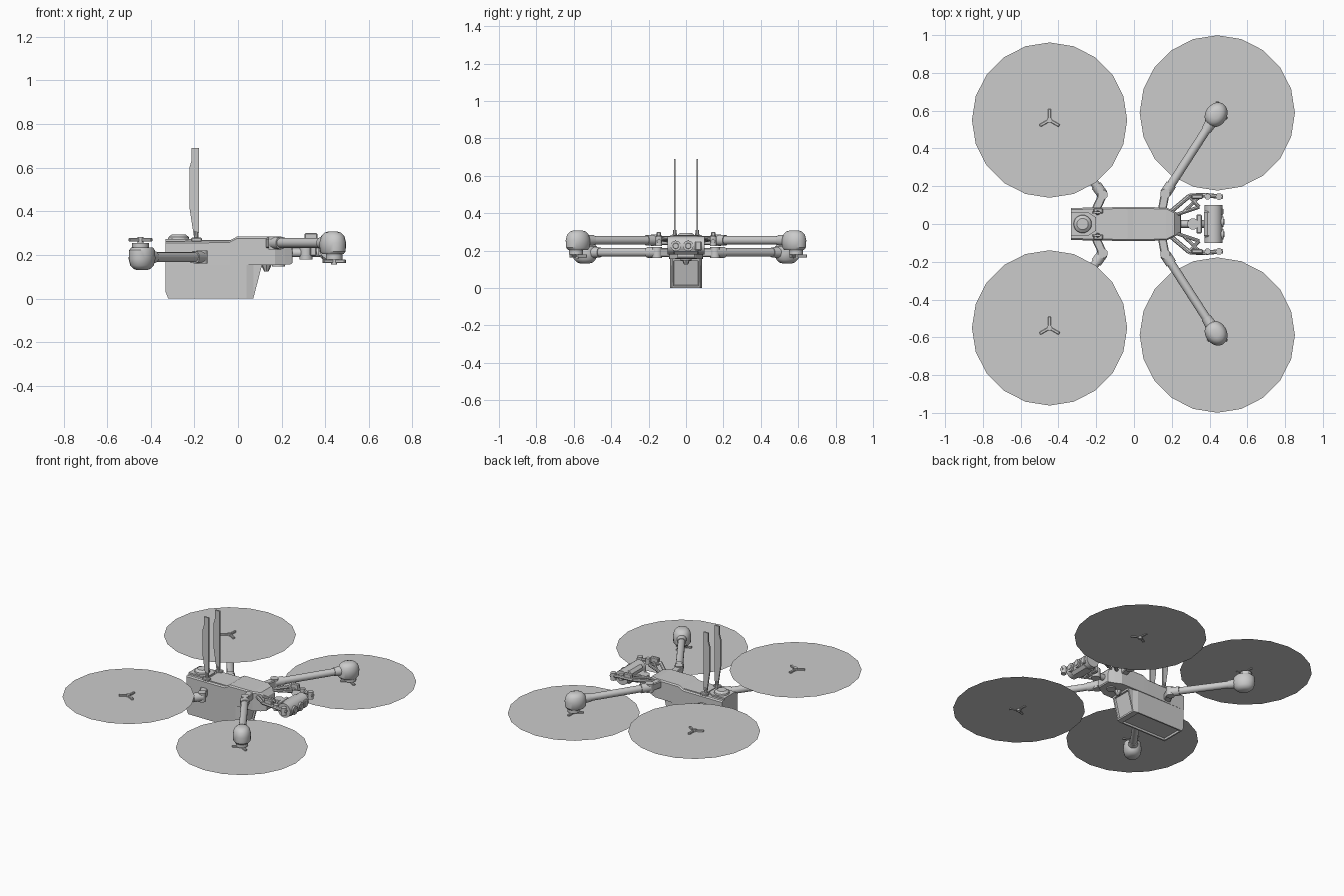
import bpy, bmesh, math
from mathutils import Vector, Matrix

cube = bpy.data.objects.get("Cube")
if cube:
    bpy.data.objects.remove(cube, do_unlink=True)

grey = bpy.data.materials.new("plain grey")
grey.use_nodes = True
grey.diffuse_color = (0.6, 0.6, 0.6, 1)
grey.node_tree.nodes["Principled BSDF"].inputs["Base Color"].default_value = (0.6, 0.6, 0.6, 1)


def finish(bm, name, smooth=True):
    bmesh.ops.recalc_face_normals(bm, faces=bm.faces)
    mesh = bpy.data.meshes.new(name)
    bm.to_mesh(mesh)
    bm.free()
    mesh.materials.append(grey)
    ob = bpy.data.objects.new(name, mesh)
    bpy.context.collection.objects.link(ob)
    if smooth:
        bpy.ops.object.select_all(action="DESELECT")
        ob.select_set(True)
        bpy.context.view_layer.objects.active = ob
        bpy.ops.object.shade_smooth_by_angle(angle=math.radians(35))
    return ob


def bevel(ob, width, segments=1):
    mod = ob.modifiers.new("bevel", "BEVEL")
    mod.width, mod.segments = width, segments
    mod.limit_method = "ANGLE"


def box(name, centre, size, yaw=0, width=0.005):
    bm = bmesh.new()
    m = Matrix.Translation(centre) @ Matrix.Rotation(yaw, 4, "Z") @ Matrix.Diagonal((*size, 1))
    bmesh.ops.create_cube(bm, size=1, matrix=m)
    ob = finish(bm, name, False)
    bevel(ob, width)
    return ob


def rod(name, a, b, r1, r2=None, sides=16):
    a, b = Vector(a), Vector(b)
    bm = bmesh.new()
    m = Matrix.Translation((a + b) / 2) @ (b - a).to_track_quat("Z", "Y").to_matrix().to_4x4()
    bmesh.ops.create_cone(bm, cap_ends=True, segments=sides, radius1=r1,
                          radius2=r1 if r2 is None else r2, depth=(b - a).length, matrix=m)
    return finish(bm, name)


def loops(bm, rings):
    """Skin a list of closed rings and cap both ends."""
    rings = [[bm.verts.new(p) for p in ring] for ring in rings]
    for p, q in zip(rings, rings[1:]):
        for i in range(len(p)):
            j = (i + 1) % len(p)
            bm.faces.new((p[i], p[j], q[j], q[i]))
    bm.faces.new(rings[0])
    bm.faces.new(rings[-1])


def hull(name, sections, c):
    """Loft along x through chamfered rectangles (x, half width, low z, high z)."""
    bm = bmesh.new()
    loops(bm, [[(x, w, lo), (x, w, hi - c), (x, w - c, hi),
                (x, c - w, hi), (x, -w, hi - c), (x, -w, lo)]
               for x, w, lo, hi in sections])
    return bm


def plate(name, points, axis, at, thick):
    """Extrude an outline along y or z."""
    def place(p, d):
        return (p[0], at + d, p[1]) if axis == "y" else (p[0], p[1], at + d)
    bm = bmesh.new()
    loops(bm, [[place(p, d) for p in points] for d in (-thick / 2, thick / 2)])
    return finish(bm, name, False)


# Main body
finish(hull("body", [(-0.333, 0.085, 0.155, 0.262), (-0.04, 0.09, 0.155, 0.265),
                     (-0.005, 0.09, 0.155, 0.284), (0.17, 0.088, 0.155, 0.284),
                     (0.215, 0.066, 0.155, 0.28), (0.245, 0.05, 0.158, 0.25),
                     (0.25, 0.045, 0.165, 0.225)], 0.008), "body", False)

# Battery with a recessed base and recessed sloping front
bm = hull("battery", [(-0.332, 0.085, 0.03, 0.16), (-0.32, 0.085, 0, 0.16), (0.04, 0.085, 0, 0.16),
                      (0.07, 0.076, 0, 0.16), (0.11, 0.076, 0.154, 0.16)], 0.002)
bmesh.ops.recalc_face_normals(bm, faces=bm.faces)
recess = [f for f in bm.faces if f.normal.z < -0.2 and f.calc_area() > 0.015]
bmesh.ops.inset_individual(bm, faces=recess, thickness=0.014)
bmesh.ops.inset_individual(bm, faces=recess, thickness=0.004, depth=-0.012)
finish(bm, "battery", False)

# Top deck details
plate("rear_deck", [(-0.333, -0.06), (-0.24, -0.06), (-0.2, -0.035), (-0.2, 0.035),
                    (-0.24, 0.06), (-0.333, 0.06)], "z", 0.267, 0.012)
rod("positioning_dome_base", (-0.272, 0, 0.265), (-0.272, 0, 0.283), 0.05, 0.046, 20)
rod("positioning_dome_top", (-0.272, 0, 0.283), (-0.272, 0, 0.295), 0.046, 0.03, 20)
plate("deck_seam", [(-0.19, -0.075), (-0.02, -0.075), (-0.02, 0.075), (-0.19, 0.075)], "z", 0.265, 0.006)

# Belly sensors
rod("belly_sensor", (0.185, 0, 0.148), (0.185, 0, 0.157), 0.03)
rod("belly_cone", (0.13, 0, 0.156), (0.13, 0, 0.125), 0.025, 0.01, 8)

# Camera with two lenses, hung from a ball mount
rod("gimbal_ball", (0.312, 0, 0.18), (0.312, 0, 0.245), 0.03)
rod("gimbal_neck", (0.24, 0, 0.21), (0.38, 0, 0.21), 0.02)
box("gimbal_yoke", (0.345, 0, 0.22), (0.03, 0.1, 0.05))
box("camera", (0.415, 0, 0.225), (0.09, 0.16, 0.09), 0, 0.018)
rod("camera_roll", (0.42, -0.1, 0.228), (0.42, 0.1, 0.228), 0.048)
for y in (-0.055, 0.012):
    rod("lens", (0.45, y, 0.225), (0.474, y, 0.225), 0.028)
    rod("lens_glass", (0.47, y, 0.225), (0.478, y, 0.225), 0.018, 0.014)
box("camera_side_window", (0.464, 0.066, 0.225), (0.018, 0.035, 0.05))


def hub(x, y, z):
    """Three-stub propeller hub."""
    rod("propeller_hub", (x, y, z - 0.012), (x, y, z + 0.016), 0.014)
    for k in range(3):
        t = math.radians(90 + 120 * k)
        box("blade_stub", (x + 0.03 * math.cos(t), y + 0.03 * math.sin(t), z + 0.003),
            (0.06, 0.016, 0.016), t, 0.003)


def motor_pod(x, y, z, up, yaw):
    """Rounded pod: wide rim at the motor side, domed on the other."""
    profile = [(0.046, -0.052), (0.055, -0.04), (0.057, 0.0), (0.05, 0.03), (0.036, 0.046), (0.018, 0.052)]
    bm = bmesh.new()
    rings = []
    for r, h in profile:
        rings.append([(1.22 * r * math.cos(a), r * math.sin(a), -up * h)
                      for a in (math.tau * i / 20 for i in range(20))])
    loops(bm, rings)
    bm.transform(Matrix.Translation((x, y, z)) @ Matrix.Rotation(yaw, 4, "Z"))
    finish(bm, "motor_pod")


def arm(side, hinge, motor, z, pod_z, disc_z, up, root):
    hx, hy, mx, my = hinge[0], side * hinge[1], motor[0], side * motor[1]
    yaw = math.atan2(my - hy, mx - hx)
    d = Vector((math.cos(yaw), math.sin(yaw), 0))
    start = Vector((hx, hy, z))
    end = Vector((mx, my, z)) - 0.05 * d
    rod("arm_tube", start, end, 0.023)
    rod("arm_collar", end - 0.06 * d, end, 0.027, 0.032)
    rod("arm_socket", start, start + 0.06 * d, 0.029)
    rod("arm_hinge", (hx, hy, z - 0.03), (hx, hy, z + 0.03), 0.026)
    rx, ry = root[0], side * root[1]
    box("arm_bracket", ((hx + rx) / 2, (hy + ry) / 2, z),
        (math.hypot(hx - rx, hy - ry) + 0.02, 0.045, 0.048), math.atan2(hy - ry, hx - rx))
    motor_pod(mx - 0.012 * d.x, my - 0.012 * d.y, pod_z, up, yaw)
    rod("motor_bell", (mx, my, pod_z), (mx, my, disc_z - up * 0.012), 0.038)
    hub(mx, my, disc_z)
    # Swept propeller disc
    bm = bmesh.new()
    bmesh.ops.create_circle(bm, cap_ends=True, segments=20, radius=0.411,
                            matrix=Matrix.Translation((mx, my, disc_z)))
    finish(bm, "propeller_disc", False)


for s in (-1, 1):
    # Front arms carry propellers below, rear arms above
    arm(s, (0.165, 0.16), (0.441, 0.588), 0.255, 0.256, 0.168, -1, (0.15, 0.08))
    arm(s, (-0.165, 0.155), (-0.447, 0.55), 0.19, 0.182, 0.266, 1, (-0.2, 0.08))

    # Antenna blade and foot
    plate("antenna", [(-0.203, 0.29), (-0.18, 0.29), (-0.178, 0.69), (-0.213, 0.69),
                      (-0.214, 0.63), (-0.223, 0.6), (-0.223, 0.42)], "y", s * 0.06, 0.01)
    rod("antenna_foot", (-0.192, s * 0.06, 0.25), (-0.192, s * 0.06, 0.31), 0.014, 0.009, 10)
    box("antenna_clip", (-0.19, s * 0.07, 0.27), (0.05, 0.03, 0.02))

    # Fork holding the front of the camera cradle
    path = [(0.2, 0.07, 0.25), (0.295, 0.15, 0.265), (0.38, 0.152, 0.262), (0.47, 0.144, 0.25)]
    for a, b in zip(path, path[1:]):
        rod("fork_rail", (a[0], s * a[1], a[2]), (b[0], s * b[1], b[2]), 0.012, sides=8)
    for a, b in (((0.21, 0.045, 0.255), (0.345, 0.09, 0.265)),
                 ((0.345, 0.09, 0.265), (0.29, 0.148, 0.265)),
                 ((0.26, 0.06, 0.255), (0.35, 0.148, 0.265))):
        rod("fork_brace", (a[0], s * a[1], a[2]), (b[0], s * b[1], b[2]), 0.009, sides=8)
    box("fork_damper", (0.335, s * 0.145, 0.278), (0.06, 0.024, 0.045))
    rod("fork_tip", (0.45, s * 0.145, 0.225), (0.45, s * 0.145, 0.275), 0.018, sides=12)
    rod("fork_cap", (0.39, s * 0.145, 0.24), (0.39, s * 0.145, 0.28), 0.016, sides=12)
